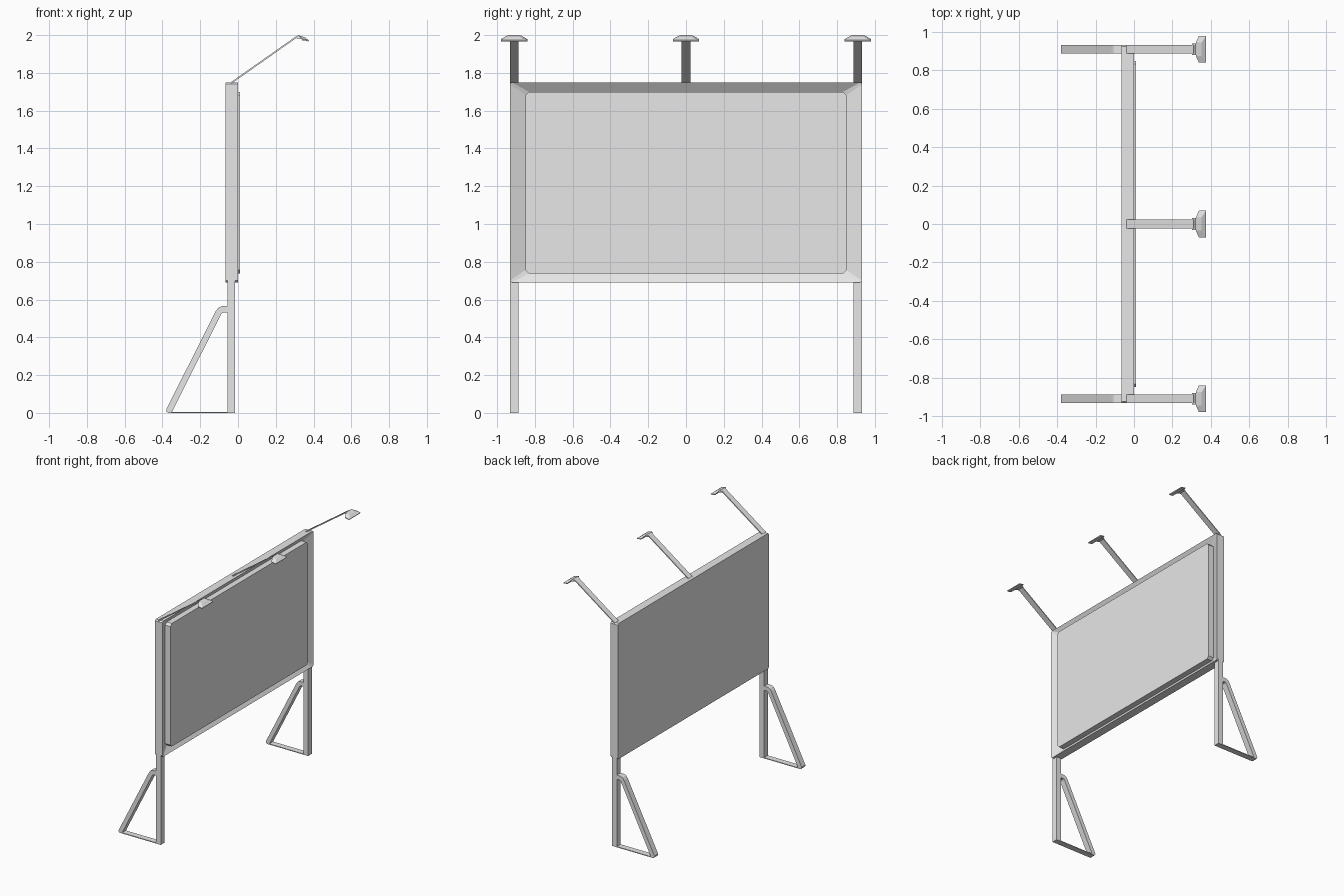
import bpy
import bmesh
from mathutils import Vector

cube = bpy.data.objects.get("Cube")
if cube:
    bpy.data.objects.remove(cube, do_unlink=True)

grey = bpy.data.materials.new("light grey")
grey.use_nodes = True
colour = (0.8, 0.8, 0.8, 1)
grey.diffuse_color = colour
grey.node_tree.nodes["Principled BSDF"].inputs["Base Color"].default_value = colour


def loft(name, rings):
    """Solid skinned through matching rings of points, capped at both ends."""
    bm = bmesh.new()
    loops = [[bm.verts.new(p) for p in ring] for ring in rings]
    n = len(loops[0])
    for a, b in zip(loops, loops[1:]):
        for i in range(n):
            j = (i + 1) % n
            bm.faces.new((a[i], a[j], b[j], b[i]))
    bm.faces.new(loops[0][::-1])
    bm.faces.new(loops[-1])
    bmesh.ops.recalc_face_normals(bm, faces=bm.faces)
    mesh = bpy.data.meshes.new(name)
    bm.to_mesh(mesh)
    bm.free()
    mesh.materials.append(grey)
    obj = bpy.data.objects.new(name, mesh)
    bpy.context.collection.objects.link(obj)
    return obj


def extrude(name, profile, y, width):
    """Side profile (x, z) given a width along y."""
    return loft(name, [[(x, y + s * width / 2, z) for x, z in profile] for s in (-1, 1)])


def bar(name, x0, x1, z0, z1, y, width):
    return extrude(name, [(x0, z0), (x1, z0), (x1, z1), (x0, z1)], y, width)


def clipped_rect(x, half, z0, z1, c):
    """Upright rectangle with clipped corners."""
    return [(x, y, z) for y, z in (
        (-half + c, z0), (half - c, z0), (half, z0 + c), (half, z1 - c),
        (half - c, z1), (-half + c, z1), (-half, z1 - c), (-half, z0 + c))]


# Board: flat back, rim sloping inward, raised display panel
loft("billboard", [
    clipped_rect(-0.065, 0.933, 0.69, 1.75, 0.01),
    clipped_rect(0.0, 0.933, 0.69, 1.75, 0.01),
    clipped_rect(-0.035, 0.85, 0.738, 1.70, 0.018),
    clipped_rect(0.01, 0.85, 0.738, 1.70, 0.018),
])

# Legs with bent rear braces and thin ground bars
WIDTH = 0.046
brace = [(-0.05, 0.565), (-0.085, 0.565), (-0.103, 0.558), (-0.117, 0.54),
         (-0.38, 0.018), (-0.378, 0.006), (-0.365, 0.0), (-0.348, 0.008),
         (-0.088, 0.525), (-0.078, 0.532), (-0.05, 0.532)]
for side, y in (("right", -0.91), ("left", 0.91)):
    bar(f"{side}_leg", -0.055, -0.015, 0, 0.70, y, WIDTH)
    extrude(f"{side}_brace", brace, y, WIDTH)
    bar(f"{side}_ground_bar", -0.37, -0.05, 0, 0.006, y, WIDTH)

# Lamps on slanted arms above the board
start, end = Vector((-0.036, 1.747)), Vector((0.312, 1.992))
along = (end - start).normalized()
off = Vector((-along.y, along.x)) * 0.004
arm = [tuple(p) for p in (start - off, end - off, end + off, start + off)]


def lamp_ring(y, half, back, front):
    return [(back[0], y - half, back[1]), (front[0], y - half, front[1]),
            (front[0], y + half, front[1]), (back[0], y + half, back[1])]


for label, y in (("right", -0.91), ("middle", 0.0), ("left", 0.91)):
    extrude(f"{label}_lamp_arm", arm, y, WIDTH)
    # Short neck joining the arm to the shade
    extrude(f"{label}_lamp_neck",
            [(0.303, 1.985), (0.335, 1.978), (0.345, 1.99), (0.32, 2.0)], y, 0.06)
    # Flared shade with a thin lower lip
    loft(f"{label}_lamp_shade", [
        lamp_ring(y, 0.034, (0.322, 1.999), (0.352, 1.989)),
        lamp_ring(y, 0.07, (0.338, 1.979), (0.375, 1.973)),
        lamp_ring(y, 0.07, (0.338, 1.973), (0.372, 1.967)),
    ])
